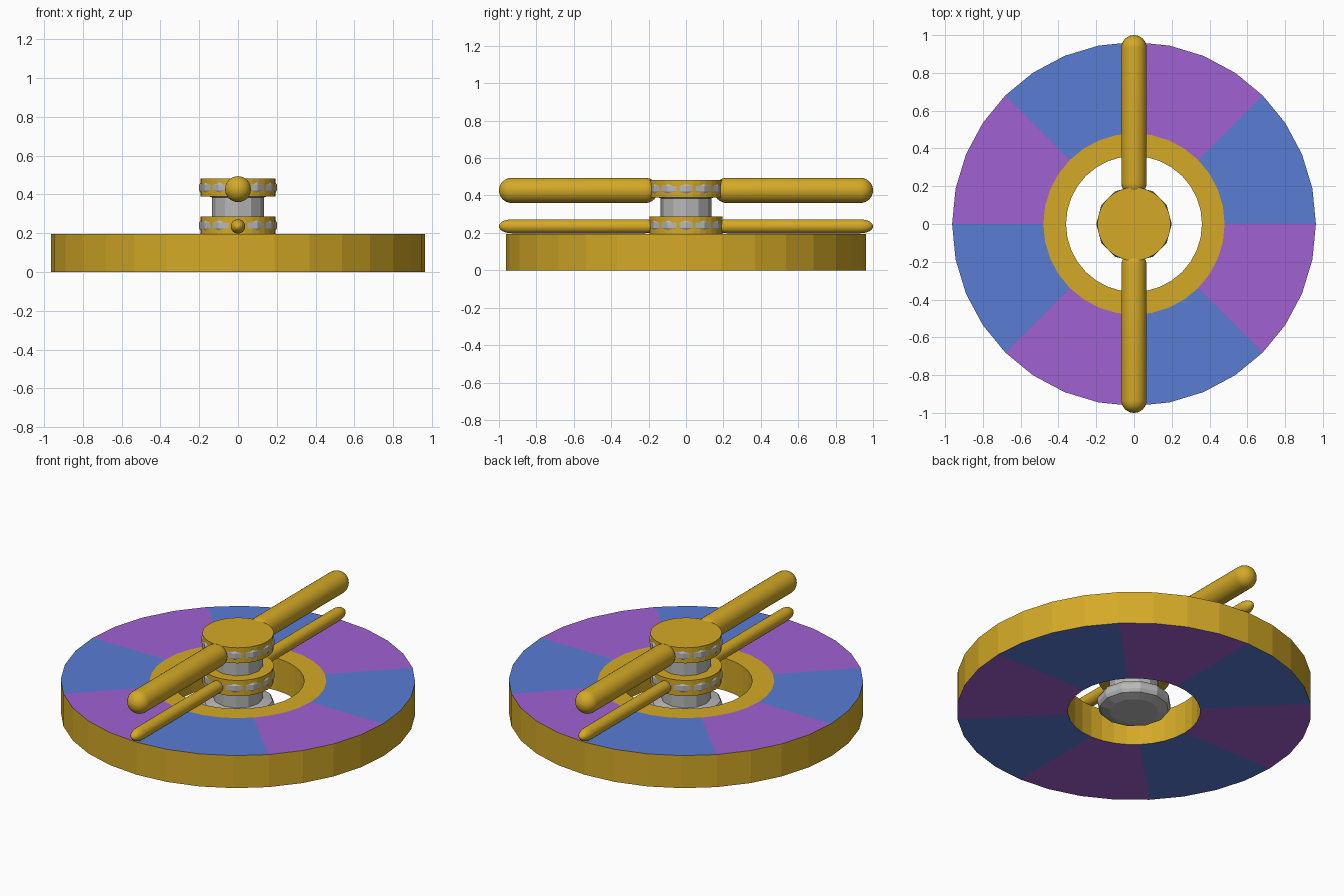
import bpy, bmesh, math

if "Cube" in bpy.data.objects:
    bpy.data.objects.remove(bpy.data.objects["Cube"])


def material(name, rgb):
    m = bpy.data.materials.new(name)
    m.diffuse_color = (*rgb, 1)
    m.use_nodes = True
    m.node_tree.nodes["Principled BSDF"].inputs["Base Color"].default_value = m.diffuse_color
    return m


gold = material("gold", (0.66, 0.40, 0.02))
blue = material("blue", (0.10, 0.20, 0.65))
purple = material("purple", (0.35, 0.12, 0.65))
grey = material("grey", (0.48, 0.48, 0.48))


def lathe(name, profile, sides, mats, closed=False, smooth=False):
    """Revolve (radius, z) points about z; open profiles get flat end caps."""
    bm = bmesh.new()
    rings = []
    for r, z in profile:
        rings.append([bm.verts.new((r * math.cos(2 * math.pi * i / sides),
                                    r * math.sin(2 * math.pi * i / sides), z))
                      for i in range(sides)])
    pairs = list(zip(rings, rings[1:]))
    if closed:
        pairs.append((rings[-1], rings[0]))
    else:
        bm.faces.new(rings[0][::-1])
        bm.faces.new(rings[-1])
    for a, b in pairs:
        for i in range(sides):
            j = (i + 1) % sides
            bm.faces.new((a[i], a[j], b[j], b[i]))
    bmesh.ops.recalc_face_normals(bm, faces=bm.faces[:])
    for f in bm.faces:
        f.smooth = smooth
    me = bpy.data.meshes.new(name)
    bm.to_mesh(me)
    bm.free()
    for m in mats:
        me.materials.append(m)
    ob = bpy.data.objects.new(name, me)
    bpy.context.collection.objects.link(ob)
    return ob


# Wheel: gold walls and inner collar, eight alternating sectors top and bottom
H = 0.195
wheel = lathe("wheel", [(0.36, 0), (0.963, 0), (0.963, H), (0.48, H), (0.36, H)],
              32, [gold, blue, purple], closed=True)
for p in wheel.data.polygons:
    c = p.center
    if abs(p.normal.z) > 0.9 and (c.z < 0.1 or math.hypot(c.x, c.y) > 0.5):
        sector = int(math.degrees(math.atan2(c.y, c.x)) % 360 // 45)
        p.material_index = 1 + sector % 2

# Spool: low-poly stem with three bulges
profile = []
for mid in (0.05, 0.24, 0.435):
    profile += [(0.135, mid - 0.05), (0.189, mid - 0.034), (0.2, mid - 0.015),
                (0.2, mid + 0.015), (0.189, mid + 0.034), (0.135, mid + 0.044)]
lathe("spool", profile, 12, [grey])

# Gold bands around the two upper bulges
for name, z0, z1 in (("lower_band", 0.193, 0.287), ("upper_band", 0.39, 0.483)):
    lathe(name, [(0.194, z0), (0.194, z1)], 32, [gold])


# Arms: rounded rods, front and back, thick above and thin below
def arm(name, radius, z, side, start=0.15, end=1.0, cap=0.067):
    pts = []
    for k in range(9):
        a = math.radians(2 + 88 * k / 8)
        pts.append((radius * math.sin(a), cap * (1 - math.cos(a))))
    rod = [(r, start + d) for r, d in pts] + [(r, end - d) for r, d in pts[::-1]]
    ob = lathe(name, rod, 24, [gold], smooth=True)
    ob.rotation_euler.x = -side * math.pi / 2
    ob.location.z = z


for label, side in (("front", -1), ("back", 1)):
    arm(label + "_upper_arm", 0.067, 0.427, side)
    arm(label + "_lower_arm", 0.037, 0.235, side)
